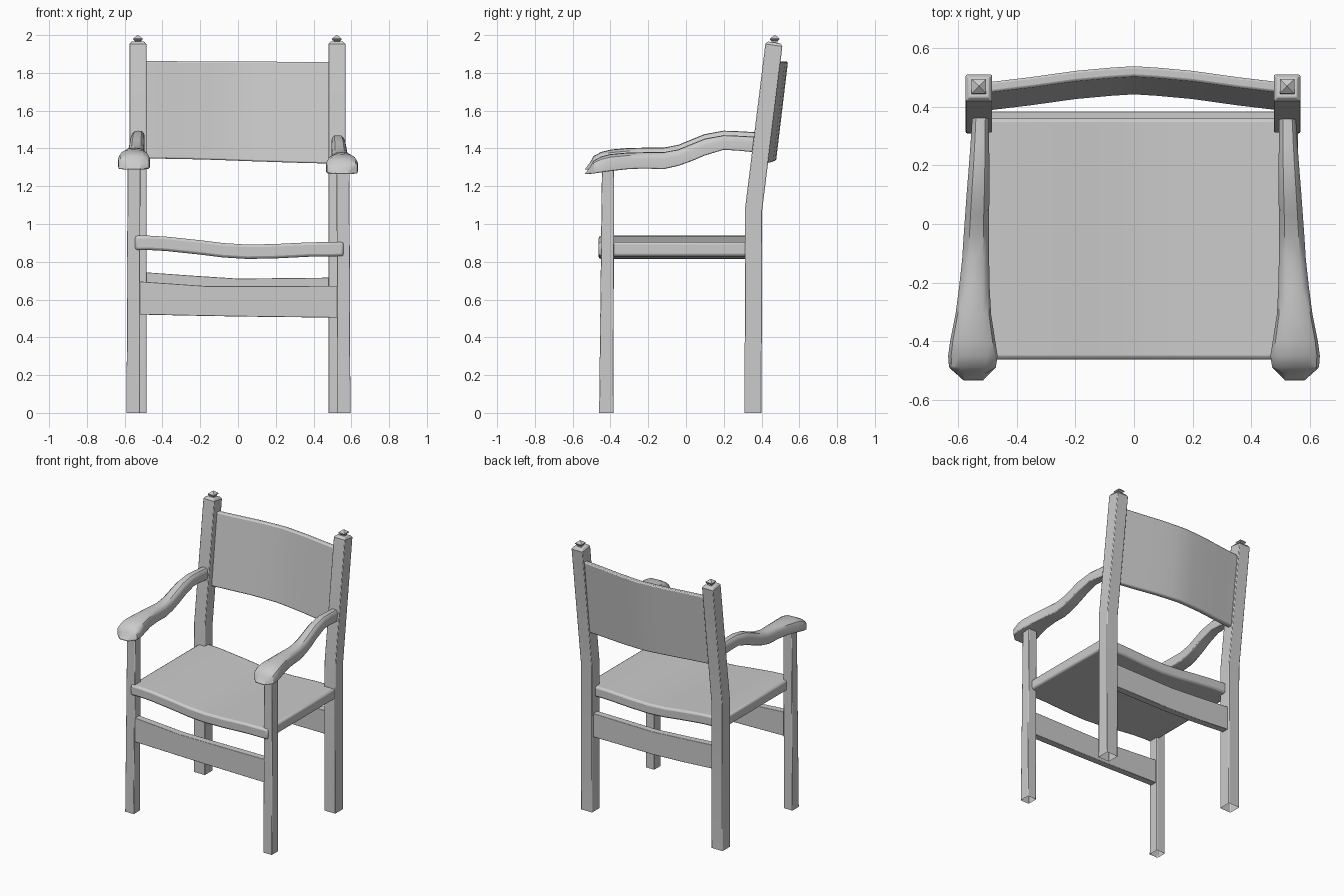
import bpy, math


def loft(name, rings, bevel=0.008, cap_start=True):
    """Skin a list of equal-length rings into one object."""
    n = len(rings[0])
    verts = [p for r in rings for p in r]
    faces = []
    for i in range(len(rings) - 1):
        for j in range(n):
            k = (j + 1) % n
            faces.append((i * n + j, i * n + k, (i + 1) * n + k, (i + 1) * n + j))
    if cap_start:
        faces.append(tuple(reversed(range(n))))
    faces.append(tuple(range((len(rings) - 1) * n, len(rings) * n)))
    me = bpy.data.meshes.new(name)
    me.from_pydata(verts, [], faces)
    ob = bpy.data.objects.new(name, me)
    bpy.context.collection.objects.link(ob)
    bpy.ops.object.select_all(action='DESELECT')
    ob.select_set(True)
    bpy.context.view_layer.objects.active = ob
    # consistent outward normals
    bpy.ops.object.mode_set(mode='EDIT')
    bpy.ops.mesh.select_all(action='SELECT')
    bpy.ops.mesh.normals_make_consistent(inside=False)
    bpy.ops.object.mode_set(mode='OBJECT')
    bpy.ops.object.shade_smooth_by_angle(angle=math.radians(35))
    if bevel:
        m = ob.modifiers.new("soft_edges", 'BEVEL')
        m.width, m.segments = bevel, 2
        m.limit_method, m.angle_limit = 'ANGLE', math.radians(50)
    return ob


def square(x, y, hx, hy, z, z_back=None):
    zb = z if z_back is None else z_back
    return [(x - hx, y - hy, z), (x + hx, y - hy, z), (x + hx, y + hy, zb), (x - hx, y + hy, zb)]


# arm stations: y, bottom z, top z, inner x, outer x
ARM = [(-0.49, 1.267, 1.335, 0.472, 0.632), (-0.45, 1.273, 1.357, 0.466, 0.635),
       (-0.40, 1.280, 1.370, 0.474, 0.628), (-0.31, 1.290, 1.378, 0.488, 0.610),
       (-0.22, 1.294, 1.380, 0.493, 0.598), (-0.12, 1.290, 1.380, 0.495, 0.587),
       (-0.04, 1.308, 1.395, 0.495, 0.582), (0.03, 1.333, 1.424, 0.495, 0.577),
       (0.10, 1.363, 1.452, 0.494, 0.572), (0.20, 1.393, 1.470, 0.494, 0.564),
       (0.28, 1.388, 1.467, 0.495, 0.558), (0.40, 1.376, 1.460, 0.495, 0.551)]


def arm_ring(st, s, dz, lean=0.0):
    y, zb, zt, a, b = st
    c, h, t = (a + b) / 2, (b - a) / 2, zt - zb
    prof = [(-1, 0), (1, 0), (1, .6), (.88, .82), (.55, .97), (0, 1), (-.55, .97), (-.88, .82), (-1, .6)]
    return [(s * (c + u * h), y + lean * v, zb + v * t + dz) for u, v in prof]


for s, side in ((-1, "left"), (1, "right")):
    x = -0.53 if s < 0 else 0.523
    # bent back post with open foot and chamfered top
    loft(side + "_back_post", [
        square(x, 0.355, 0.045, 0.045, 0),
        square(x, 0.358, 0.045, 0.045, 1.085, 1.07),
        square(x, 0.465, 0.045, 0.045, 1.953, 1.94),
        square(x, 0.467, 0.034, 0.034, 1.966, 1.956)], 0.004, False)
    # small pointed finial
    loft(side + "_finial", [
        square(x, 0.468, 0.016, 0.016, 1.95), square(x, 0.469, 0.016, 0.016, 1.968),
        square(x, 0.469, 0.025, 0.025, 1.976), square(x, 0.47, 0.025, 0.025, 1.982),
        square(x, 0.471, 0.002, 0.002, 2.0)], 0)
    # straight front leg with open foot
    xf = -0.555 if s < 0 else 0.56
    loft(side + "_front_leg", [
        square(xf, -0.422, 0.035, 0.038, 0),
        square(xf + 0.004 * -s, -0.413, 0.034, 0.032, 1.31)], 0.004, False)
    # curved armrest with rounded nose
    dz = 0.024 if s < 0 else 0.0
    nose = arm_ring((-0.537, 1.263, 1.310, 0.515, 0.583), s, dz, 0.035)
    loft(side + "_armrest", [nose] + [arm_ring(a, s, dz) for a in ARM], 0.006)

# sagging seat: x, top z
SEAT = [(-0.545, 0.938), (-0.47, 0.938), (-0.38, 0.933), (-0.2, 0.914), (-0.08, 0.899), (0.05, 0.891),
        (0.2, 0.894), (0.38, 0.903), (0.56, 0.905)]
loft("seat", [[(x, -0.463, z - 0.076), (x, 0.362, z - 0.076), (x, 0.362, z), (x, -0.463, z)]
              for x, z in SEAT], 0.014)

# curved, leaning back panel: x, y offset, bottom z
BACK = [(-0.5, -0.055, 1.347), (-0.35, -0.037, 1.345), (-0.2, -0.016, 1.342), (-0.08, -0.005, 1.338),
        (0, 0, 1.335), (0.08, -0.005, 1.332), (0.2, -0.016, 1.328), (0.35, -0.037, 1.323), (0.5, -0.055, 1.32)]
loft("back_panel", [[(x, 0.442 + d, z), (x, 0.477 + d, z), (x, 0.54 + d, 1.86 - 0.005 * x),
                     (x, 0.504 + d, 1.86 - 0.005 * x)] for x, d, z in BACK], 0.008)


def stretcher(name, y0, y1, prof):
    loft(name, [[(x, y0, b), (x, y1, b), (x, y1, t), (x, y0, t)] for x, b, t in prof], 0.003)


# wide rails under the seat
stretcher("front_stretcher", -0.445, -0.395,
          [(-0.54, 0.521, 0.697), (-0.16, 0.513, 0.671), (0.1, 0.509, 0.671), (0.54, 0.504, 0.673)])
stretcher("back_stretcher", 0.335, 0.385,
          [(-0.5, 0.572, 0.745), (-0.25, 0.555, 0.727), (0, 0.545, 0.711), (0.5, 0.545, 0.716)])
